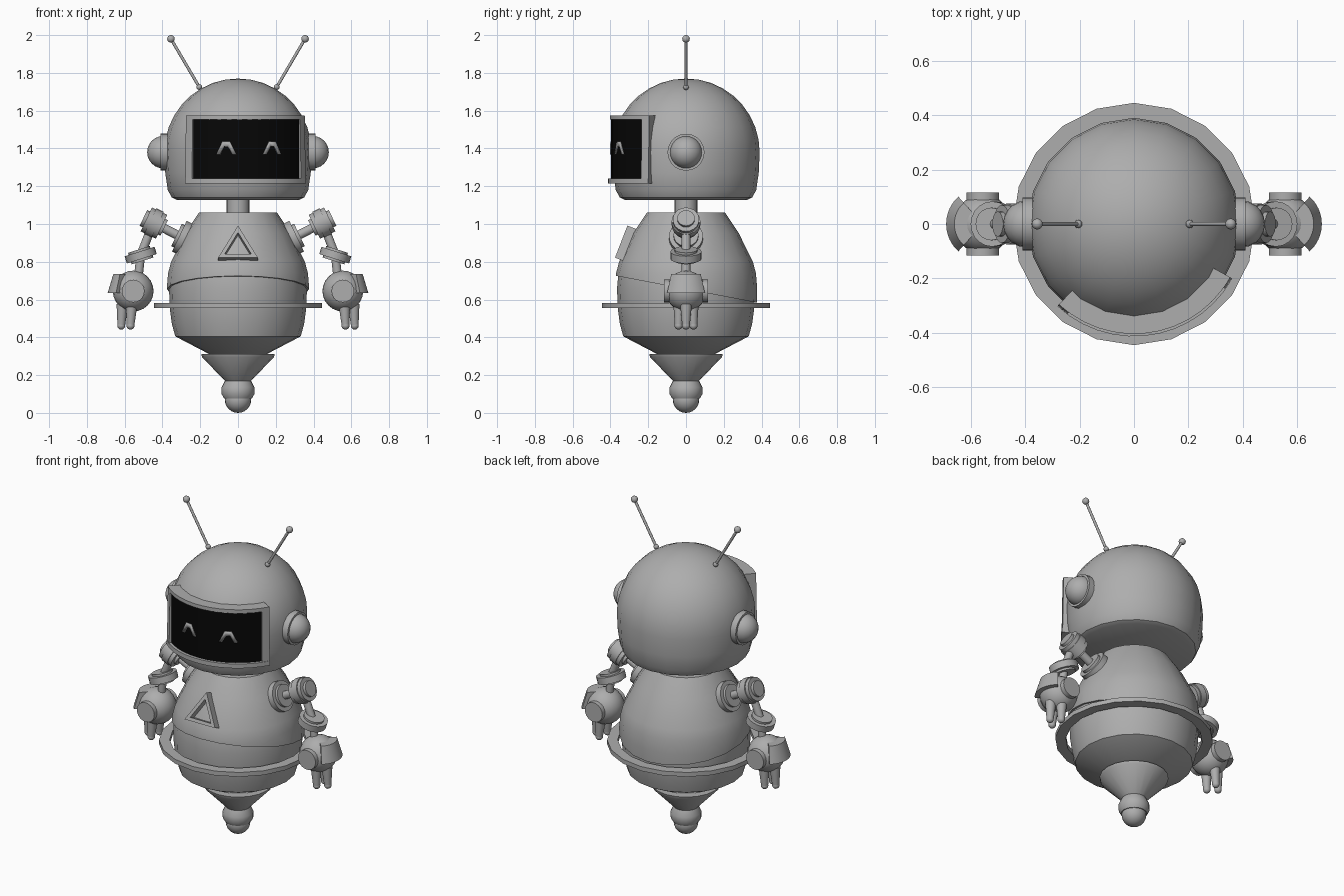
import bpy, bmesh, math
from mathutils import Vector, Matrix

cube = bpy.data.objects.get("Cube")
if cube:
    bpy.data.objects.remove(cube, do_unlink=True)


def material(name, value):
    m = bpy.data.materials.new(name)
    m.use_nodes = True
    color = (value, value, value, 1)
    m.diffuse_color = color
    m.node_tree.nodes["Principled BSDF"].inputs["Base Color"].default_value = color
    return m


GREY = material("shell grey", 0.42)
BLACK = material("screen black", 0.002)
SIDES = 20
parts = []


def finish(name, bm, mat=GREY):
    bmesh.ops.remove_doubles(bm, verts=bm.verts, dist=0.0005)
    bmesh.ops.recalc_face_normals(bm, faces=bm.faces)
    mesh = bpy.data.meshes.new(name)
    bm.to_mesh(mesh)
    bm.free()
    mesh.materials.append(mat)
    ob = bpy.data.objects.new(name, mesh)
    bpy.context.collection.objects.link(ob)
    parts.append(ob)
    return ob


def polar(r, angle, z):
    # angle in degrees from the front, towards the model's left
    a = math.radians(angle)
    return Vector((r * math.sin(a), -r * math.cos(a), z))


def revolve(profile, a0=0, a1=360, steps=SIDES, closed=False):
    # sweep an (r, z) profile around z; closed profiles make solid blocks
    bm = bmesh.new()
    rows = [[bm.verts.new(polar(r, a0 + (a1 - a0) * i / steps, z)) for r, z in profile]
            for i in range(steps + 1)]
    n = len(profile)
    for a, b in zip(rows, rows[1:]):
        for j in range(n if closed else n - 1):
            k = (j + 1) % n
            bm.faces.new((a[j], a[k], b[k], b[j]))
    if closed and a1 - a0 < 360:
        bm.faces.new(rows[0])
        bm.faces.new(rows[-1])
    return bm


def block(name, r0, r1, z0, z1, a0=0, a1=360, mat=GREY, lean=0, center=(0, 0, 0), turn=0):
    steps = SIDES if a1 - a0 >= 360 else max(2, round((a1 - a0) / 8))
    bm = revolve([(r0, z0), (r1, z0), (r1 - lean, z1), (r0 - lean, z1)], a0, a1, steps, True)
    bm.transform(Matrix.Translation(center) @ Matrix.Rotation(math.radians(turn), 4, 'Z'))
    return finish(name, bm, mat)


def ball(name, center, r, mat=GREY):
    bm = bmesh.new()
    bmesh.ops.create_uvsphere(bm, u_segments=SIDES, v_segments=12, radius=r)
    bm.transform(Matrix.Translation(center))
    return finish(name, bm, mat)


def rod(name, p, q, r0, r1=None):
    p, q = Vector(p), Vector(q)
    bm = bmesh.new()
    bmesh.ops.create_cone(bm, cap_ends=True, segments=SIDES, radius1=r0,
                          radius2=r0 if r1 is None else r1, depth=(q - p).length)
    rot = (q - p).to_track_quat('Z', 'Y').to_matrix().to_4x4()
    bm.transform(Matrix.Translation((p + q) / 2) @ rot)
    return finish(name, bm)


# Body: lower shell, and an upper shell cut off by a tilted plane
body = [(0, 0.31), (0.15, 0.31), (0.332, 0.405), (0.35, 0.47), (0.362, 0.56),
        (0.365, 0.66), (0.358, 0.74), (0.342, 0.8), (0.268, 0.95), (0.195, 1.055), (0, 1.055)]
finish("lower_body", revolve(body))
bm = revolve([(r + 0.012 if r else 0, z + (0.005 if z > 1 else 0)) for r, z in body])
bmesh.ops.remove_doubles(bm, verts=bm.verts, dist=0.0005)
cut = bmesh.ops.bisect_plane(bm, geom=bm.verts[:] + bm.edges[:] + bm.faces[:],
                             plane_co=(0, 0, 0.655), plane_no=(0, 0.19, 1), clear_inner=True)
bmesh.ops.edgeloop_fill(bm, edges=[e for e in cut["geom_cut"] if isinstance(e, bmesh.types.BMEdge)])
finish("upper_body", bm)
block("waist_ring", 0.385, 0.445, 0.555, 0.582)

# Base cone and tip
finish("base_cone", revolve([(0, 0.312), (0.195, 0.312), (0.19, 0.295), (0.065, 0.165), (0, 0.165)]))
finish("tip_collar", revolve([(0, 0.175), (0.068, 0.172), (0.087, 0.135), (0.087, 0.1),
                              (0.074, 0.077), (0, 0.077)]))
ball("tip_ball", (0, 0, 0.07), 0.07)

# Neck and domed head
rod("neck", (0, 0, 1.04), (0, 0, 1.15), 0.06)
dome = [(0.39 * math.cos(math.radians(t)), 1.38 + 0.39 * math.sin(math.radians(t)))
        for t in range(0, 91, 10)]
finish("head", revolve([(0, 1.128), (0.325, 1.128), (0.35, 1.14), (0.372, 1.18), (0.385, 1.27)] + dome))

# Face: curved screen, its frame and two arched eyes
FACE = 9
block("screen", 0.32, 0.396, 1.23, 1.56, FACE - 47, FACE + 47, BLACK)
block("frame_bottom", 0.36, 0.413, 1.215, 1.242, FACE - 52, FACE + 52)
block("frame_top", 0.32, 0.404, 1.552, 1.575, FACE - 52, FACE + 52)
for label, a in (("right", -52), ("left", 45.5)):
    block("frame_" + label, 0.33, 0.41, 1.215, 1.575, FACE + a, FACE + a + 6.5, lean=0.006)

outer = [(-0.054, 0), (-0.02, 0.068), (0.02, 0.068), (0.054, 0)]
inner = [(-0.034, -0.002), (-0.01, 0.042), (0.01, 0.042), (0.034, -0.002)]
for label, a in (("right", -18), ("left", 18)):
    bm = bmesh.new()
    rows = [[bm.verts.new(polar(0.4, FACE + a + math.degrees(u / 0.4), 1.369 + v)) for u, v in line]
            for line in (outer, inner)]
    for i in range(3):
        bm.faces.new((rows[0][i], rows[0][i + 1], rows[1][i + 1], rows[1][i]))
    ob = finish(label + "_eye", bm)
    mod = ob.modifiers.new("thickness", 'SOLIDIFY')
    mod.thickness, mod.offset = 0.006, 0

# Chest triangle: an open frame leaning with the body
up = Vector((0, 0.066, 0.17)).normalized()
out = Vector((0, -up.z, up.y))
corner = Vector((0, -0.376, 0.822))
shape = [Vector((-0.105, 0)), Vector((0.105, 0)), Vector((0, 0.182))]
middle = sum(shape, Vector((0, 0))) / 3
bm = bmesh.new()
loops = []
for scale, depth in ((1, 0), (0.68, 0), (0.68, 0.05), (1, 0.05)):
    pts = [middle + (p - middle) * scale for p in shape]
    loops.append([bm.verts.new(corner + Vector((p.x, 0, 0)) + up * p.y - out * depth) for p in pts])
for a, b in zip(loops, loops[1:] + loops[:1]):
    for i in range(3):
        k = (i + 1) % 3
        bm.faces.new((a[i], a[k], b[k], b[i]))
finish("chest_triangle", bm)

# Paired parts
for s, side in ((1, "left_"), (-1, "right_")):
    def at(x, z, y=0):
        return Vector((s * x, y, z))

    # ears and antennae
    rod(side + "ear_disc", at(0.36, 1.38), at(0.41, 1.38), 0.098)
    ball(side + "ear", at(0.395, 1.38), 0.086)
    rod(side + "antenna", at(0.205, 1.725), at(0.355, 1.98), 0.008)
    ball(side + "antenna_base", at(0.205, 1.725), 0.015)
    ball(side + "antenna_tip", at(0.355, 1.98), 0.02)

    # shoulder socket and elbow drum share one sloping axis
    axis = at(0.9, 0.43).normalized()
    socket, elbow = at(0.3, 0.93), at(0.445, 1.005)
    rod(side + "shoulder_plate", socket - axis * 0.05, socket + axis * 0.012, 0.09)
    rod(side + "shoulder_disc", socket, socket + axis * 0.028, 0.066)
    rod(side + "upper_arm", socket, elbow, 0.024)
    rod(side + "elbow_drum", elbow - axis * 0.045, elbow + axis * 0.045, 0.07)
    rod(side + "elbow_band", elbow - axis * 0.022, elbow + axis * 0.022, 0.076)
    rod(side + "elbow_cap", elbow - axis * 0.06, elbow + axis * 0.062, 0.046)

    # forearm with a tilted wrist disc
    wrist, tilt = at(0.515, 0.835), at(0.3, 0.95).normalized()
    rod(side + "forearm", at(0.455, 0.99), wrist, 0.023)
    rod(side + "wrist_rod", wrist, at(0.53, 0.7), 0.023)
    rod(side + "wrist_disc", wrist - tilt * 0.02, wrist + tilt * 0.02, 0.083)
    rod(side + "wrist_hub", wrist - tilt * 0.032, wrist + tilt * 0.032, 0.06)

    # hand: ball, side knuckles, outer guard and three fingers
    hand = at(0.555, 0.645)
    ball(side + "hand", hand, 0.108)
    rod(side + "knuckles", hand - Vector((0, 0.116, 0)), hand + Vector((0, 0.116, 0)), 0.06)
    block(side + "hand_guard", 0.085, 0.135, -0.01, 0.09, -48, 48,
          lean=0.03, center=hand, turn=s * 90)
    for i, (x, y) in enumerate(((0.563, -0.036), (0.563, 0.036), (0.612, 0))):
        top, tip = at(x, 0.575, y), at(x + 0.006, 0.462, y * 1.1)
        rod(side + "finger_%d" % (i + 1), top, tip, 0.031, 0.02)
        ball(side + "fingertip_%d" % (i + 1), tip, 0.021)

# Smooth curved surfaces and keep hard edges
bpy.ops.object.select_all(action='DESELECT')
for ob in parts:
    ob.select_set(True)
bpy.context.view_layer.objects.active = parts[0]
bpy.ops.object.shade_smooth_by_angle(angle=math.radians(32))
